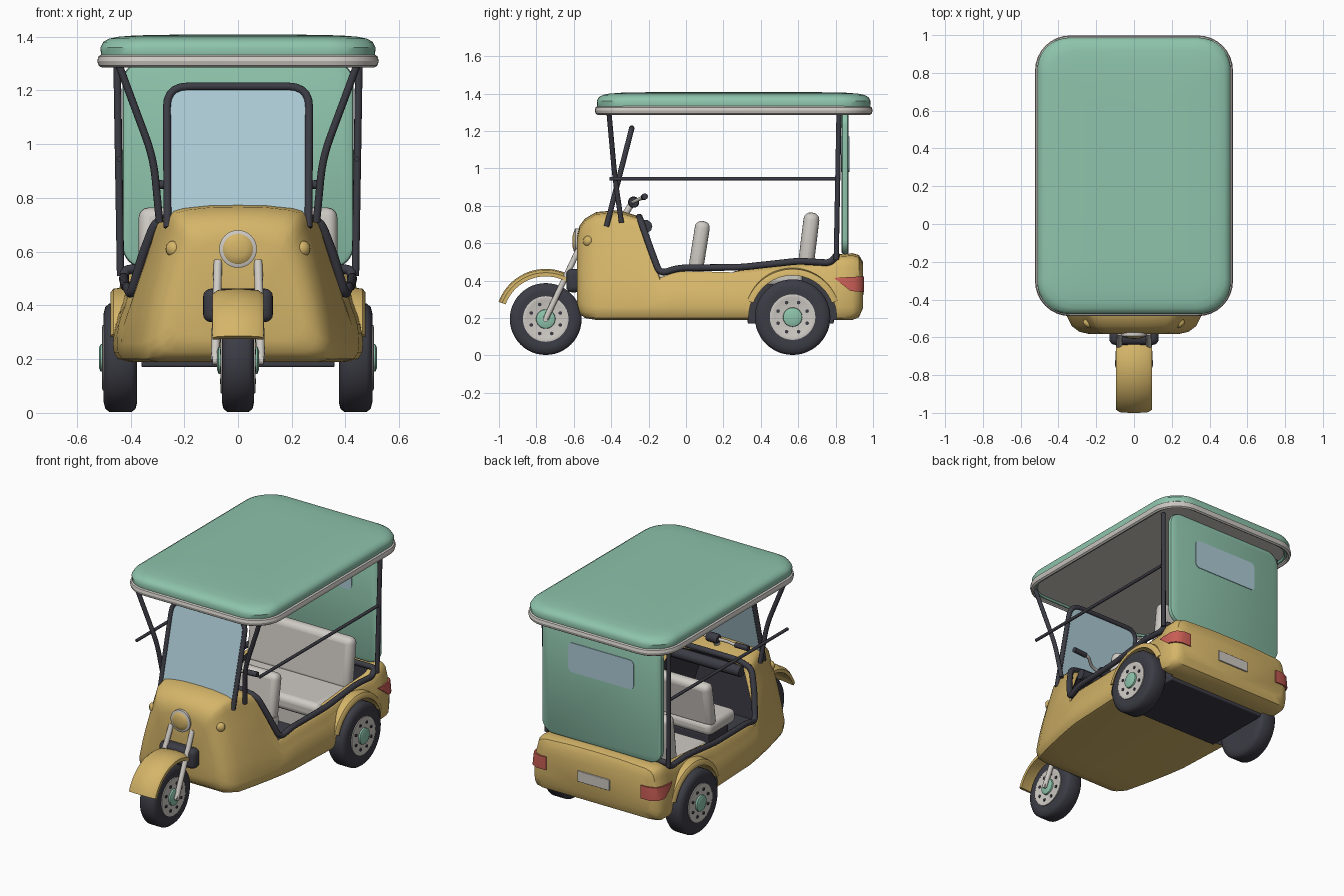
import bpy, bmesh, math
from mathutils import Vector, Matrix

if "Cube" in bpy.data.objects:
    bpy.data.objects.remove(bpy.data.objects["Cube"])


def material(name, rgb):
    m = bpy.data.materials.new(name)
    m.diffuse_color = (*rgb, 1)
    m.use_nodes = True
    m.node_tree.nodes["Principled BSDF"].inputs["Base Color"].default_value = m.diffuse_color
    return m


YELLOW = material("mustard paint", (0.66, 0.46, 0.14))
GREEN = material("mint canvas", (0.27, 0.55, 0.41))
DARK = material("charcoal", (0.045, 0.045, 0.06))
GREY = material("warm light grey", (0.62, 0.59, 0.55))
GLASS = material("pale blue glass", (0.42, 0.60, 0.68))
RED = material("lamp red", (0.58, 0.11, 0.09))


def finish(ob, angle=40):
    bpy.ops.object.select_all(action='DESELECT')
    ob.select_set(True)
    bpy.context.view_layer.objects.active = ob
    bpy.ops.object.shade_smooth_by_angle(angle=math.radians(angle))
    return ob


def loft(name, rings, mat, smooth=True):
    """Skin a list of equal-length point rings and cap both ends."""
    bm = bmesh.new()
    vs = [[bm.verts.new(p) for p in r] for r in rings]
    n = len(vs[0])
    for a, b in zip(vs, vs[1:]):
        for i in range(n):
            bm.faces.new((a[i], a[(i + 1) % n], b[(i + 1) % n], b[i]))
    bm.faces.new(vs[0][::-1])
    bm.faces.new(vs[-1])
    bmesh.ops.recalc_face_normals(bm, faces=bm.faces)
    me = bpy.data.meshes.new(name)
    bm.to_mesh(me)
    bm.free()
    me.materials.append(mat)
    ob = bpy.data.objects.new(name, me)
    bpy.context.collection.objects.link(ob)
    return finish(ob) if smooth else ob


def lathe(name, centre, axis, profile, mat, n=32):
    """profile = (distance along axis, radius) pairs."""
    q = Vector(axis).to_track_quat('Z', 'Y')
    return loft(name, [[Vector(centre) + q @ Vector((r * math.cos(t), r * math.sin(t), d))
                        for t in (math.tau * i / n for i in range(n))]
                       for d, r in profile], mat)


def fillet(pts, r, cyclic=False, steps=5):
    pts = [Vector(p) for p in pts]
    out = []
    for i, p in enumerate(pts):
        if not cyclic and i in (0, len(pts) - 1):
            out.append(p)
            continue
        a, b = pts[i - 1] - p, pts[(i + 1) % len(pts)] - p
        k = min(r, a.length * 0.48, b.length * 0.48)
        a, b = p + a.normalized() * k, p + b.normalized() * k
        for s in range(steps + 1):
            t = s / steps
            out.append(a * (1 - t) ** 2 + p * 2 * t * (1 - t) + b * t * t)
    return out


def tube(name, pts, radius, mat, r=0.05, cyclic=False):
    cu = bpy.data.curves.new(name, 'CURVE')
    cu.dimensions = '3D'
    cu.bevel_depth, cu.bevel_resolution, cu.use_fill_caps = radius, 3, True
    path = fillet(pts, r, cyclic)
    sp = cu.splines.new('POLY')
    sp.points.add(len(path) - 1)
    for s, p in zip(sp.points, path):
        s.co = (*p, 1)
    sp.use_cyclic_u = cyclic
    cu.materials.append(mat)
    ob = bpy.data.objects.new(name, cu)
    bpy.context.collection.objects.link(ob)
    bpy.ops.object.select_all(action='DESELECT')
    ob.select_set(True)
    bpy.context.view_layer.objects.active = ob
    bpy.ops.object.convert(target='MESH')
    return finish(bpy.context.object)


def box(name, centre, size, mat, bevel=0.02, tilt=0):
    bpy.ops.mesh.primitive_cube_add(size=1)
    ob = bpy.context.object
    ob.name = name
    ob.data.transform(Matrix.Diagonal((*size, 1)))
    ob.location, ob.rotation_euler.x = centre, math.radians(tilt)
    ob.data.materials.append(mat)
    m = ob.modifiers.new("rounding", 'BEVEL')
    m.width, m.segments = bevel, 4
    return finish(ob)


def boolean(ob, cutter, op='DIFFERENCE'):
    m = ob.modifiers.new("cut", 'BOOLEAN')
    m.object, m.operation, m.solver, m.material_mode = cutter, op, 'EXACT', 'TRANSFER'
    bpy.context.view_layer.objects.active = ob
    bpy.ops.object.modifier_apply(modifier=m.name)
    bpy.data.objects.remove(cutter)


def rrect(hx, hy, r, steps=8):
    out = []
    for k, (sx, sy) in enumerate(((1, 1), (-1, 1), (-1, -1), (1, -1))):
        for s in range(steps + 1):
            t = math.pi / 2 * (k + s / steps)
            out.append((sx * (hx - r) + r * math.cos(t), sy * (hy - r) + r * math.sin(t)))
    return out


def section(y, zb, wb, zt, wt, crown=0.012, grow=0):
    """Closed body cross-section: rounded trapezoid with slightly bulged sides."""
    zb, wb, zt, wt = zb - grow, wb + grow, zt + grow, wt + grow
    h = [(wb - .06, zb), (wb - .018, zb + .01), (wb - .003, zb + .035), (wb, zb + .07)]
    h += [(wb + (wt - wb) * t + .035 * t * (1 - t), zb + .07 + (zt - zb - .13) * t) for t in (.25, .5, .75)]
    h += [(wt, zt - .06), (wt - .008, zt - .03), (wt - .025, zt - .01), (wt - .06, zt), (wt * .4, zt + crown * .85)]
    return [(x, y, z) for x, z in [(0, zb)] + h + [(0, zt + crown)] + [(-x, z) for x, z in h[::-1]]]


# Body shell: (y, bottom z, bottom half width, top z, top half width)
STATIONS = [(-.582, .27, .24, .63, .17), (-.57, .225, .29, .68, .20), (-.54, .20, .33, .72, .225),
            (-.48, .19, .36, .755, .25), (-.36, .19, .39, .765, .275), (-.245, .19, .415, .73, .31),
            (-.14, .19, .435, .435, .405), (-.04, .19, .45, .46, .42), (.3, .19, .465, .46, .425),
            (.6, .19, .465, .49, .43), (.77, .19, .465, .50, .435), (.82, .19, .465, .53, .44),
            (.89, .19, .46, .535, .435), (.925, .205, .44, .525, .42), (.945, .25, .40, .49, .38)]
body = loft("body_shell", [section(*s) for s in STATIONS], YELLOW, False)
tail_skin = loft("tail_lamps", [section(s[0] + .008, *s[1:], grow=.008) for s in STATIONS[-6:]], RED, False)
cabin = loft("cabin_cutter", [section(*s) for s in (
    (-.46, .26, .28, .66, .19), (-.25, .25, .36, .70, .255), (-.20, .25, .37, .78, .27),
    (-.13, .25, .385, .80, .375), (.25, .25, .40, .80, .39), (.34, .27, .335, .80, .40),
    (.80, .27, .335, .80, .40))], DARK, False)
boolean(body, cabin)
for s in (-1, 1):
    boolean(body, lathe("arch_cutter", (s * .36, .57, .205), (s, 0, 0), [(0, .235), (.3, .235)], DARK, 48))
finish(body)

# Tail lamps wrap the rear corners
wedge = [(.79, .415), (.99, .425), (.99, .335), (.88, .345)]
lamp_cut = loft("lamp_cutter", [[(x, y, z) for y, z in wedge] for x in (-.6, .6)], RED, False)
boolean(tail_skin, lamp_cut, 'INTERSECT')
boolean(tail_skin, loft("lamp_gap", [[(x, y, z) for x, z in rrect(.34, .5, .01, 1)] for y in (.5, 1.2)], RED, False))
finish(tail_skin)
box("number_plate", (0, .947, .36), (.23, .012, .07), GREY, .004)
box("under_tray", (0, .56, .185), (.72, .46, .03), DARK, .008)


# Wheels and fenders
def wheel(name, x, y, R, w, sides):
    half = [(w * .97, .125), (w, .145), (w, R - .04), (w * .9, R - .015), (w * .65, R - .003)]
    lathe(name + "_tyre", (x, y, R), (1, 0, 0), [(-d, r) for d, r in half] + half[::-1], DARK, 48)
    for s in sides:
        c = (x + s * w, y, R)
        lathe(name + "_rim", c, (s, 0, 0), [(-.01, .122), (.004, .122), (.006, .112), (.002, .10), (.002, .01)], GREY)
        lathe(name + "_hub", c, (s, 0, 0), [(0, .052), (.012, .05), (.018, .035), (.018, .005)], GREEN)
        for i in range(8):
            t = math.tau * (i + .5) / 8
            lathe(name + "_bolt", (c[0], y + .084 * math.cos(t), R + .084 * math.sin(t)), (s, 0, 0),
                  [(0, .01), (.007, .01)], DARK, 8)


def fender(name, x, y, z, R, w, a0, a1):
    sec = [(-w, -.012), (-w, .008), (-w * .8, .022), (0, .028), (w * .8, .022), (w, .008), (w, -.012), (0, 0)]
    rings = []
    for i in range(25):
        t = math.radians(a0 + (a1 - a0) * i / 24)
        rings.append([(x + u, y + (R + d) * math.cos(t), z + (R + d) * math.sin(t)) for u, d in sec])
    loft(name, rings, YELLOW)


wheel("front_wheel", 0, -.75, .195, .06, (-1, 1))
fender("front_fender", 0, -.75, .195, .24, .095, 52, 160)
for s in (-1, 1):
    wheel("rear_wheel", s * .4375, .57, .205, .0625, (s,))
    fender("rear_fender", s * .42, .57, .205, .235, .055, 20, 160)

# Front fork, headlamp and indicators
lathe("front_axle", (-.095, -.75, .195), (1, 0, 0), [(0, .016), (.19, .016)], GREY, 16)
box("steering_block", (0, -.60, .40), (.26, .08, .125), DARK, .03)
for s in (-1, 1):
    tube("fork_leg", [(s * .085, -.75, .195), (s * .075, -.575, .565)], .016, GREY)
    lathe("indicator", (s * .235, -.515, .61), (s * .55, -.8, .1), [(0, .028), (.02, .028), (.03, .02), (.034, .005)], YELLOW, 20)
lathe("headlamp_ring", (0, -.55, .61), (0, -1, 0), [(0, .066), (.03, .07), (.042, .07), (.046, .062), (.046, .01)], GREY)
lathe("headlamp_face", (0, -.594, .61), (0, -1, 0), [(0, .058), (.006, .052), (.012, .03), (.014, .004)], YELLOW)

# Windscreen with tubular frame
tube("windscreen_frame", [(-.262, -.425, .69), (-.265, -.29, 1.215), (.265, -.29, 1.215), (.262, -.425, .69)],
     .015, DARK, .08)
loft("windscreen_glass", [[(x, y + d, z) for x, y, z in fillet(
    [(-.262, -.42, .71), (-.265, -.29, 1.213), (.265, -.29, 1.213), (.262, -.42, .71)], .08)]
    for d in (-.003, .003)], GLASS)

# Handlebar
tube("steering_stem", [(0, -.36, .70), (0, -.285, .82)], .018, GREY)
lathe("gauge_pod", (-.04, -.28, .82), (1, 0, 0), [(0, .025), (.01, .03), (.07, .03), (.08, .025)], DARK, 20)
for s in (-1, 1):
    tube("handlebar", [(0, -.285, .815), (s * .10, -.285, .82), (s * .17, -.23, .845), (s * .21, -.225, .847)], .010, GREY)
    tube("hand_grip", [(s * .20, -.225, .847), (s * .295, -.22, .85)], .017, DARK)

# Padded rim round the cabin opening
rim = [(.42, .805, .535), (.425, .77, .495), (.425, .6, .505), (.42, .3, .472), (.412, -.04, .468), (.398, -.14, .437),
       (.355, -.195, .585), (.305, -.24, .715), (.20, -.25, .74)]
tube("cabin_rim", rim + [(-x, y, z) for x, y, z in rim[::-1]], .018, DARK, .04, True)
tube("dash_roll", [(-.25, -.215, .69), (.25, -.215, .69)], .035, DARK)

# Canopy posts and side rails
for s in (-1, 1):
    tube("front_post", [(s * .445, -.412, 1.30), (s * .315, -.38, .95), (s * .292, -.345, .71)], .014, DARK, .08)
    tube("rear_post", [(s * .45, .818, 1.30), (s * .437, .803, .51)], .014, DARK)
    tube("side_rail", [(s * .442, -.41, .945), (s * .442, .81, .945)], .010, DARK)

# Seats
box("driver_cushion", (0, -.04, .42), (.48, .28, .09), GREY, .035)
box("driver_base", (0, -.03, .31), (.42, .22, .14), DARK, .01)
box("driver_backrest", (0, .07, .575), (.48, .08, .29), GREY, .035, -9)
box("bench_cushion", (0, .46, .42), (.74, .34, .10), GREY, .035)
box("bench_base", (0, .48, .32), (.64, .28, .12), GREY, .01)
box("bench_backrest", (0, .655, .60), (.74, .085, .33), GREY, .038, -7)

# Canopy roof with hollow underside, trim tube and rear curtain
CY = .255
shape = [(1.37, .12, .08), (1.345, .07, .10), (1.30, .035, .15), (1.30, .015, .17), (1.335, .01, .17), (1.36, .008, .17),
         (1.38, .018, .17), (1.393, .04, .16), (1.40, .075, .14), (1.405, .14, .10), (1.408, .30, .05)]
loft("canopy_roof", [[(x, CY + y, z) for x, y in rrect(.52 - i, .74 - i, r)] for z, i, r in shape], GREEN)
trim = []
for i in range(9):
    t = math.tau * i / 8
    trim.append((.016 * math.cos(t), .024 * math.sin(t)))
bars = [[(x, CY + y, 1.31 + dz) for x, y in rrect(.508 + dr, .727 + dr, .17 + dr)] for dr, dz in trim]
loft("canopy_trim", bars, GREY)
loft("rear_curtain", [[(x, y, .925 + z) for x, z in rrect(.43 - i, .385 - i, .08)]
                      for y, i in ((.832, .012), (.838, .003), (.85, 0), (.864, .003), (.87, .012))], GREEN)
for y in (.829, .868):
    loft("curtain_window", [[(x, y + d, 1.075 + z) for x, z in rrect(.235, .095, .03)] for d in (0, .006)], GLASS)
